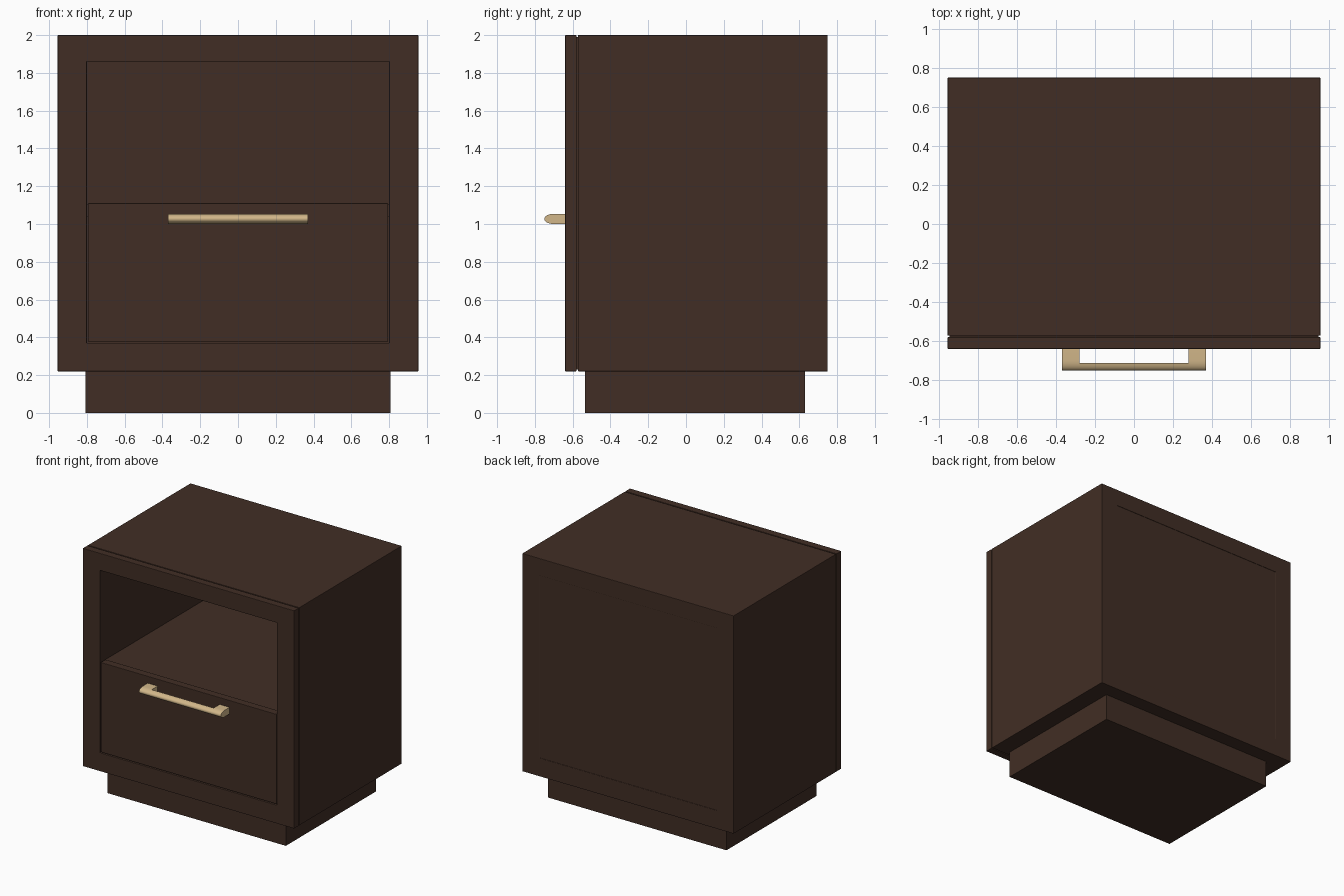
import bpy, bmesh, math

cube = bpy.data.objects.get("Cube")
if cube:
    bpy.data.objects.remove(cube, do_unlink=True)


def material(name, color):
    m = bpy.data.materials.new(name)
    m.use_nodes = True
    m.diffuse_color = color
    bsdf = next(n for n in m.node_tree.nodes if n.type == 'BSDF_PRINCIPLED')
    bsdf.inputs["Base Color"].default_value = color
    return m


WOOD = material("dark walnut", (0.053, 0.027, 0.018, 1))
BRASS = material("satin brass", (0.64, 0.47, 0.25, 1))


def finish(name, bm, mat, bevel=0.0):
    bmesh.ops.recalc_face_normals(bm, faces=bm.faces)
    mesh = bpy.data.meshes.new(name)
    bm.to_mesh(mesh)
    bm.free()
    mesh.materials.append(mat)
    obj = bpy.data.objects.new(name, mesh)
    bpy.context.collection.objects.link(obj)
    if bevel:
        mod = obj.modifiers.new("soft edges", 'BEVEL')
        mod.width = bevel
        mod.segments = 2
        mod.limit_method = 'ANGLE'
    return obj


def box(name, x, y, z, mat=WOOD, bevel=0.003):
    """Box from (min, max) ranges."""
    bm = bmesh.new()
    bmesh.ops.create_cube(bm, size=1)
    for v in bm.verts:
        v.co = [r[0] + (c + 0.5) * (r[1] - r[0]) for c, r in zip(v.co, (x, y, z))]
    return finish(name, bm, mat, bevel)


def ring(name, outer, inner, y, bevel=0.003):
    """Rectangular tube along y; outer and inner are (half width, bottom, top)."""
    bm = bmesh.new()
    loops = []
    for w, lo, hi in (outer, inner):
        for depth in y:
            corners = ((-w, lo), (w, lo), (w, hi), (-w, hi))
            loops.append([bm.verts.new((px, depth, pz)) for px, pz in corners])
    of, ob, nf, nb = loops
    for a, b in ((of, ob), (ob, nb), (nb, nf), (nf, of)):
        for i in range(4):
            j = (i + 1) % 4
            bm.faces.new((a[i], a[j], b[j], b[i]))
    return finish(name, bm, WOOD, bevel)


def extrude_x(name, profile, x0, x1, mat):
    """Extrude a (y, z) profile along x."""
    bm = bmesh.new()
    face = bm.faces.new([bm.verts.new((x0, py, pz)) for py, pz in profile])
    ext = bmesh.ops.extrude_face_region(bm, geom=[face])
    moved = [v for v in ext["geom"] if isinstance(v, bmesh.types.BMVert)]
    bmesh.ops.translate(bm, vec=(x1 - x0, 0, 0), verts=moved)
    obj = finish(name, bm, mat)
    bpy.ops.object.select_all(action='DESELECT')
    obj.select_set(True)
    bpy.context.view_layer.objects.active = obj
    bpy.ops.object.shade_smooth_by_angle(angle=math.radians(35))
    return obj


# Carcass, front frame and the narrow shadow gap between them
OUTER = (0.955, 0.22, 2.0)
OPENING = (0.80, 0.37, 1.86)
ring("carcass", OUTER, OPENING, (-0.572, 0.75))
ring("front_frame", OUTER, OPENING, (-0.64, -0.58))
ring("shadow_gap", (0.945, 0.23, 1.99), OPENING, (-0.582, -0.57), 0)
box("back_panel", (-0.80, 0.80), (0.69, 0.747), (0.37, 1.86), bevel=0)

# Plinth
box("plinth", (-0.807, 0.807), (-0.535, 0.63), (0.005, 0.225), bevel=0)
box("plinth_foot", (-0.807, 0.807), (-0.535, 0.63), (0, 0.005), bevel=0)

# Shelf and drawer
box("shelf", (-0.80, 0.80), (-0.57, 0.69), (1.04, 1.105), bevel=0)
box("drawer_front", (-0.794, 0.794), (-0.638, -0.575), (0.377, 1.11))
box("drawer_box", (-0.76, 0.76), (-0.575, 0.6), (0.40, 1.0), bevel=0)

# Handle: bullet-shaped section, cut back between the two posts
MID, HALF, NOSE, ROUND = 1.027, 0.027, -0.70, 0.05
arc = [(NOSE - ROUND * math.cos(t), MID + HALF * math.sin(t))
       for t in (math.radians(-90 + 15 * i) for i in range(13))]
post = [(-0.636, MID - HALF)] + arc + [(-0.636, MID + HALF)]
bar = [p for p in arc if p[0] < -0.71]
for side, x0 in (("right", -0.37), ("left", 0.28)):
    extrude_x("handle_post_" + side, post, x0, x0 + 0.09, BRASS)
extrude_x("handle_bar", bar, -0.28, 0.28, BRASS)
